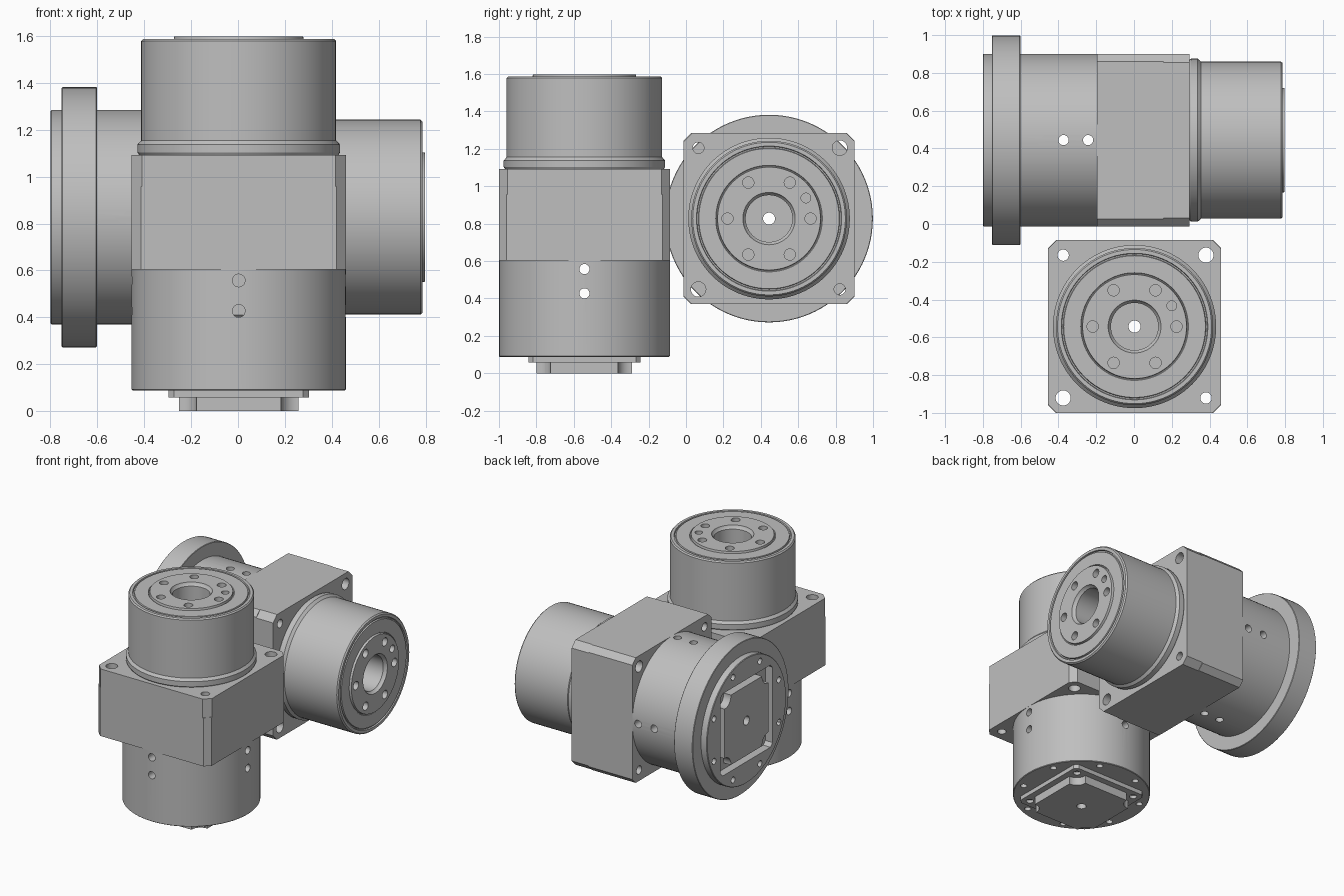
import bpy, bmesh
from math import pi, cos, sin, radians
from mathutils import Matrix, Vector

if "Cube" in bpy.data.objects:
    bpy.data.objects.remove(bpy.data.objects["Cube"], do_unlink=True)

grey = bpy.data.materials.new("machined grey")
grey.use_nodes = True
COLOUR = (0.52, 0.52, 0.52, 1)
grey.diffuse_color = COLOUR
grey.node_tree.nodes["Principled BSDF"].inputs["Base Color"].default_value = COLOUR


def make(name, bm, matrix=Matrix()):
    bmesh.ops.recalc_face_normals(bm, faces=bm.faces)
    bm.transform(matrix)
    mesh = bpy.data.meshes.new(name)
    bm.to_mesh(mesh)
    bm.free()
    mesh.materials.append(grey)
    obj = bpy.data.objects.new(name, mesh)
    bpy.context.scene.collection.objects.link(obj)
    return obj


def lathe(name, profile, matrix=Matrix(), steps=96):
    """Turn a (radius, height) profile around the upright axis."""
    bm = bmesh.new()
    verts = [bm.verts.new((r, 0, z)) for r, z in profile]
    edges = [bm.edges.new(pair) for pair in zip(verts, verts[1:])]
    bmesh.ops.spin(bm, geom=verts + edges, cent=(0, 0, 0), axis=(0, 0, 1),
                   angle=2 * pi, steps=steps, use_merge=True)
    bmesh.ops.remove_doubles(bm, verts=bm.verts, dist=0.0001)
    return make(name, bm, matrix)


def prism(name, half, cut, low, high):
    """Square block with chamfered upright corners."""
    bm = bmesh.new()
    a, b = half, half - cut
    corners = [(a, -b), (a, b), (b, a), (-b, a), (-a, b), (-a, -b), (-b, -a), (b, -a)]
    face = bm.faces.new([bm.verts.new((x, y, low)) for x, y in corners])
    top = bmesh.ops.extrude_face_region(bm, geom=[face])["geom"]
    bmesh.ops.translate(bm, verts=[v for v in top if isinstance(v, bmesh.types.BMVert)],
                        vec=(0, 0, high - low))
    return make(name, bm)


def drill(x, y, r, low, high, turn=Matrix(), steps=32):
    return lathe("cutter", [(0, low), (r, low), (r, high), (0, high)],
                 turn @ Matrix.Translation((x, y, 0)), steps)


def subtract(obj, cutters):
    for cutter in cutters:
        cutter.hide_render = True
        mod = obj.modifiers.new("cut", "BOOLEAN")
        mod.operation = "DIFFERENCE"
        mod.solver = "EXACT"
        mod.object = cutter
    bpy.context.view_layer.update()
    graph = bpy.context.evaluated_depsgraph_get()
    mesh = bpy.data.meshes.new_from_object(obj.evaluated_get(graph))
    obj.modifiers.clear()
    obj.data = mesh
    for cutter in cutters:
        bpy.data.objects.remove(cutter, do_unlink=True)


def ring(count, radius, start=0):
    for i in range(count):
        a = radians(start) + 2 * pi * i / count
        yield radius * cos(a), radius * sin(a)


CORNERS = [(1, 1), (-1, 1), (-1, -1), (1, -1)]
R = 0.457


def axis_hole():
    return drill(0, 0, 0.032, -0.13, 1.73, steps=37)


def gear_unit(label, male, placement):
    parts = []
    base = 0.088 if male else 0

    # Round rear body with cross drillings and a ring of screw holes
    body = lathe(label + "_rear_body", [(0, base), (R - 0.004, base), (R, base + 0.004),
                                        (R, 0.603), (0, 0.603)])
    cuts = [axis_hole()]
    for axis, steps in (("X", 29), ("Y", 31)):
        turn = Matrix.Rotation(pi / 2, 4, axis)
        for z in (0.427, 0.557):
            cuts.append(drill(0, 0, 0.027, -0.61, 0.63, Matrix.Translation((0, 0, z)) @ turn, steps))
    cuts += [drill(x, y, 0.022, base - 0.1, base + 0.08) for x, y in ring(8, 0.405, 22.5)]
    if not male:
        cuts.append(prism("cutter", 0.3, 0.025, -0.11, 0.058))
    subtract(body, cuts)
    parts.append(body)

    if male:
        # Square plate under the plug
        plate = prism(label + "_coupling_plate", 0.3, 0.025, 0.058, 0.088)
        subtract(plate, [axis_hole()] + [drill(x * 0.245, y * 0.245, 0.025, 0, 0.08)
                                         for x, y in CORNERS])
        parts.append(plate)
    else:
        # Wide mounting flange around the rear body
        parts.append(lathe(label + "_mounting_flange", [
            (R - 0.01, 0.048), (0.552, 0.048), (0.555, 0.051), (0.555, 0.195),
            (0.552, 0.198), (R - 0.01, 0.198), (R - 0.01, 0.048)]))

    # Square coupling plug relieved around its corner screws
    plug = prism(label + "_coupling_plug", 0.255, 0.02, 0, 0.058)
    subtract(plug, [axis_hole()] + [drill(x * 0.25, y * 0.25, 0.07, -0.1, 0.2)
                                    for x, y in CORNERS])
    parts.append(plug)

    # Square gearbox block, its corners cut a little deeper near the output
    for name, cut, low, high in (("block", 0.04, 0.603, 0.957), ("block_front", 0.045, 0.957, 1.093)):
        block = prism(label + "_" + name, R, cut, low, high)
        subtract(block, [axis_hole()] + [drill(x * 0.378, y * 0.378, 0.04 if x == y else 0.03, 0.5, 1.2)
                                         for x, y in CORNERS])
        parts.append(block)

    # Stepped output housing with a bored, drilled output face
    housing = lathe(label + "_output_housing", [
        (0, 1.088), (0.422, 1.088), (0.432, 1.103), (0.432, 1.137), (0.416, 1.155),
        (0.416, 1.578), (0.408, 1.587), (0.388, 1.587), (0.385, 1.577), (0.378, 1.577),
        (0.375, 1.587), (0.285, 1.587), (0.282, 1.582), (0.278, 1.582), (0.275, 1.598),
        (0.14, 1.598), (0.135, 1.585), (0.125, 1.575), (0.125, 1.3), (0, 1.3)])
    cuts = [axis_hole()] + [drill(x, y, 0.03, 1.5, 1.7) for x, y in ring(6, 0.222)]
    cuts.append(drill(0.197, 0.11, 0.026, 1.53, 1.7))
    subtract(housing, cuts)
    parts.append(housing)

    for obj in parts:
        obj.data.transform(placement)
        bpy.ops.object.select_all(action="DESELECT")
        obj.select_set(True)
        bpy.context.view_layer.objects.active = obj
        bpy.ops.object.shade_smooth_by_angle(angle=radians(30))


# One unit stands upright at the front, the other lies along x behind it
gear_unit("upright", True, Matrix.Translation((0.003, -0.543, 0)))
lie_down = Matrix(((0, 0, 1), (1, 0, 0), (0, 1, 0))).to_4x4()
gear_unit("lying", False, Matrix.Translation(Vector((-0.8, 0.444, 0.827))) @ lie_down)
